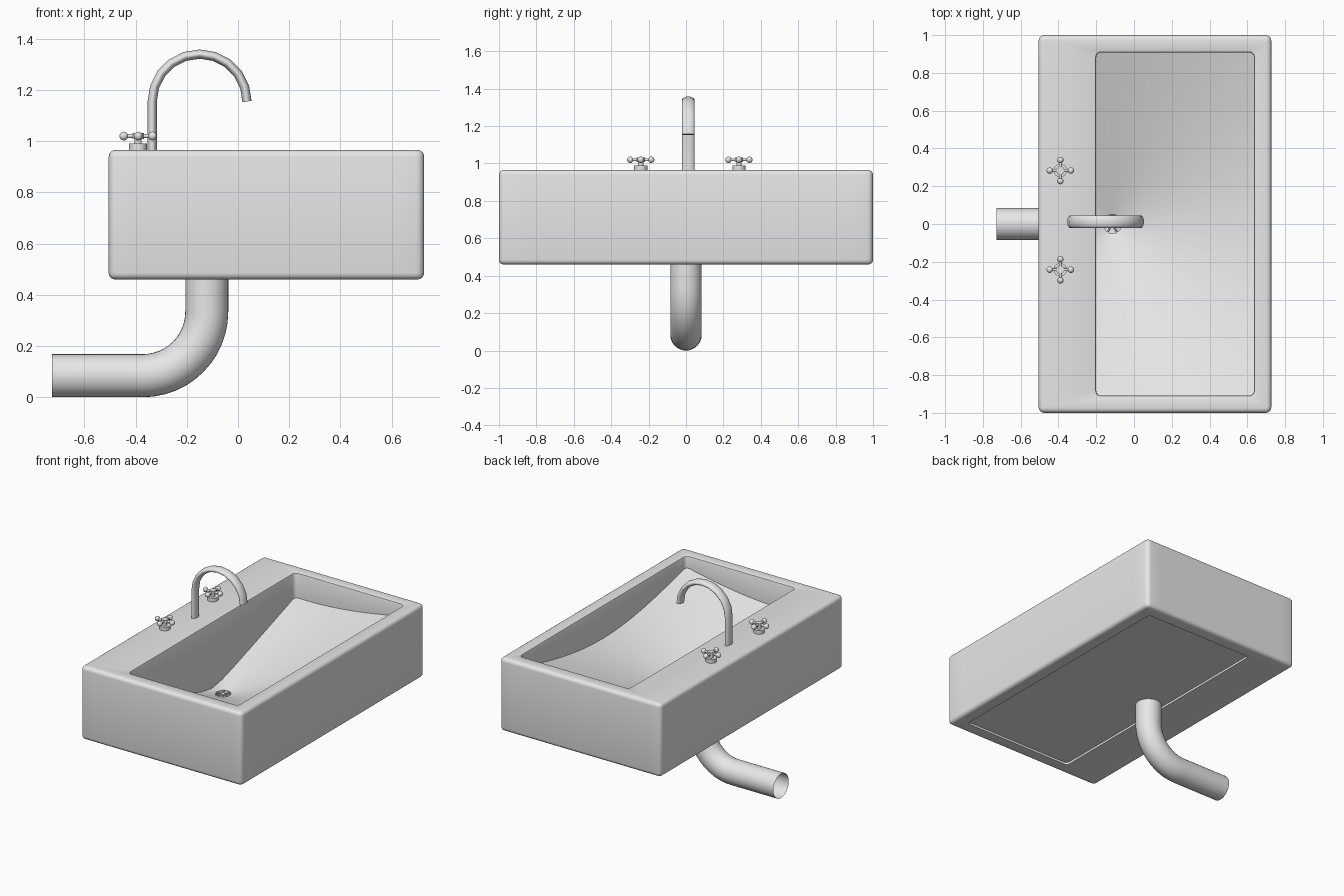
import bpy
import bmesh
from math import sin, cos, pi, radians, hypot
from mathutils import Matrix, Vector

if "Cube" in bpy.data.objects:
    bpy.data.objects.remove(bpy.data.objects["Cube"])

grey = bpy.data.materials.new("light_grey")
grey.use_nodes = True
grey.diffuse_color = (0.8, 0.8, 0.8, 1)
grey.node_tree.nodes["Principled BSDF"].inputs["Base Color"].default_value = (0.8, 0.8, 0.8, 1)


def finish(bm, name, angle=35):
    bmesh.ops.recalc_face_normals(bm, faces=bm.faces)
    mesh = bpy.data.meshes.new(name)
    bm.to_mesh(mesh)
    bm.free()
    mesh.materials.append(grey)
    obj = bpy.data.objects.new(name, mesh)
    bpy.context.collection.objects.link(obj)
    bpy.ops.object.select_all(action="DESELECT")
    obj.select_set(True)
    bpy.context.view_layer.objects.active = obj
    bpy.ops.object.shade_smooth_by_angle(angle=radians(angle))
    return obj


def loft(bm, loops, closed=False):
    """Join equal-length loops of points with quads."""
    rings = [[bm.verts.new(p) for p in loop] for loop in loops]
    pairs = list(zip(rings, rings[1:]))
    if closed:
        pairs.append((rings[-1], rings[0]))
    for a, b in pairs:
        for i in range(len(a)):
            j = (i + 1) % len(a)
            bm.faces.new((a[i], a[j], b[j], b[i]))
    return rings


def outline(rect, inset, radius, z, steps=16):
    """Rounded rectangle whose straight edges are subdivided."""
    x0, x1, y0, y1 = rect
    r = radius - inset
    corners = []
    for k, (cx, cy) in enumerate([(x1 - radius, y1 - radius), (x0 + radius, y1 - radius),
                                  (x0 + radius, y0 + radius), (x1 - radius, y0 + radius)]):
        arc = [(k + t / 4) * pi / 2 for t in range(5)]
        corners.append([Vector((cx + r * cos(a), cy + r * sin(a), z)) for a in arc])
    points = []
    for k, corner in enumerate(corners):
        points += corner
        following = corners[(k + 1) % 4][0]
        points += [corner[-1].lerp(following, t / steps) for t in range(1, steps)]
    return points


# Basin body: one closed loft around the shell, bowl, drain hole and underside
OUTER = (-0.505, 0.727, -1, 1)
BOWL = (-0.2, 0.635, -0.908, 0.908)
BOTTOM, TOP, UNDERSIDE, BEVEL = 0.46, 0.965, 0.475, 0.025
DRAIN = Vector((-0.115, 0, 0.497))
DRAIN_R, SLOPE = 0.05, 0.345

loops = [outline(BOWL, 0, 0.025, UNDERSIDE), outline(BOWL, 0, 0.025, BOTTOM)]
edge = [(BEVEL * (1 - sin(t * pi / 8)), BEVEL * (1 - cos(t * pi / 8))) for t in range(5)]
loops += [outline(OUTER, inset, 0.03, BOTTOM + rise) for inset, rise in edge]
loops += [outline(OUTER, inset, 0.03, TOP - rise) for inset, rise in reversed(edge)]
loops += [outline(BOWL, -0.01, 0.025, TOP), outline(BOWL, -0.003, 0.025, TOP - 0.003),
          outline(BOWL, 0, 0.025, TOP - 0.01)]
wall_foot = outline(BOWL, 0, 0.025, 0)
drain_edge = []
for p in wall_foot:
    offset = Vector((p.x - DRAIN.x, p.y - DRAIN.y, 0))
    p.z = DRAIN.z + SLOPE * (offset.length - DRAIN_R)
    drain_edge.append(DRAIN + offset.normalized() * DRAIN_R)
loops += [wall_foot, drain_edge, [Vector((p.x, p.y, UNDERSIDE)) for p in drain_edge]]
bm = bmesh.new()
loft(bm, loops, closed=True)
finish(bm, "basin", 30)


def sweep(name, path, ry, rxz, y=0, sides=24, cap=False):
    """Sweep an ellipse along a path in the xz plane."""
    bm = bmesh.new()
    loops = []
    for i, (x, z) in enumerate(path):
        a, b = path[max(i - 1, 0)], path[min(i + 1, len(path) - 1)]
        tx, tz = b[0] - a[0], b[1] - a[1]
        length = hypot(tx, tz)
        nx, nz = -tz / length, tx / length
        ring = []
        for k in range(sides):
            t = 2 * pi * k / sides
            ring.append((x + nx * rxz * cos(t), y + ry * sin(t), z + nz * rxz * cos(t)))
        loops.append(ring)
    rings = loft(bm, loops)
    if cap:
        bm.faces.new(rings[0])
        bm.faces.new(rings[-1])
    return finish(bm, name)


# Waste pipe: straight down, quarter bend, straight out behind the tap side
PIPE_X, PIPE_R, BEND = -0.122, 0.084, 0.25
bend = [(PIPE_X - BEND * (1 - cos(t * pi / 24)), PIPE_R + BEND * (1 - sin(t * pi / 24)))
        for t in range(13)]
sweep("waste_pipe", [(PIPE_X, UNDERSIDE)] + bend + [(-0.727, PIPE_R)], PIPE_R, PIPE_R, sides=32)

# Spout: upright with a half-circle gooseneck, wider across than deep
arch = [(-0.15 - 0.185 * cos(t * pi / 10), 1.155 + 0.185 * sin(t * pi / 10)) for t in range(11)]
sweep("spout", [(-0.335, TOP - 0.005)] + arch, 0.034, 0.018, y=0.012, cap=True)


def add_cylinder(bm, start, end, r1, r2=None, sides=16):
    start, end = Vector(start), Vector(end)
    axis = end - start
    matrix = Matrix.Translation((start + end) / 2) @ axis.to_track_quat("Z", "Y").to_matrix().to_4x4()
    bmesh.ops.create_cone(bm, cap_ends=True, segments=sides, radius1=r1,
                          radius2=r1 if r2 is None else r2, depth=axis.length, matrix=matrix)


# Cross handles with ball ends
for name, y in (("left_tap_handle", 0.283), ("right_tap_handle", -0.242)):
    bm = bmesh.new()
    hub = Vector((-0.39, y, 1.02))
    add_cylinder(bm, (hub.x, y, TOP - 0.005), (hub.x, y, 0.99), 0.035, sides=24)
    add_cylinder(bm, (hub.x, y, 0.99), hub, 0.014)
    add_cylinder(bm, hub - Vector((0, 0, 0.012)), hub + Vector((0, 0, 0.012)), 0.022)
    for k in range(4):
        arm = Vector((cos(k * pi / 2), sin(k * pi / 2), 0))
        add_cylinder(bm, hub, hub + arm * 0.055, 0.008)
        bmesh.ops.create_uvsphere(bm, u_segments=16, v_segments=10, radius=0.017,
                                  matrix=Matrix.Translation(hub + arm * 0.056))
    finish(bm, name)

# Drain grate: bars crossing the hole
bm = bmesh.new()
for k in range(3):
    arm = Vector((cos(k * pi / 3), sin(k * pi / 3), 0)) * DRAIN_R
    centre = DRAIN - Vector((0, 0, 0.006))
    add_cylinder(bm, centre - arm, centre + arm, 0.005, sides=8)
add_cylinder(bm, DRAIN - Vector((0, 0, 0.01)), DRAIN, 0.013)
finish(bm, "drain_grate")
